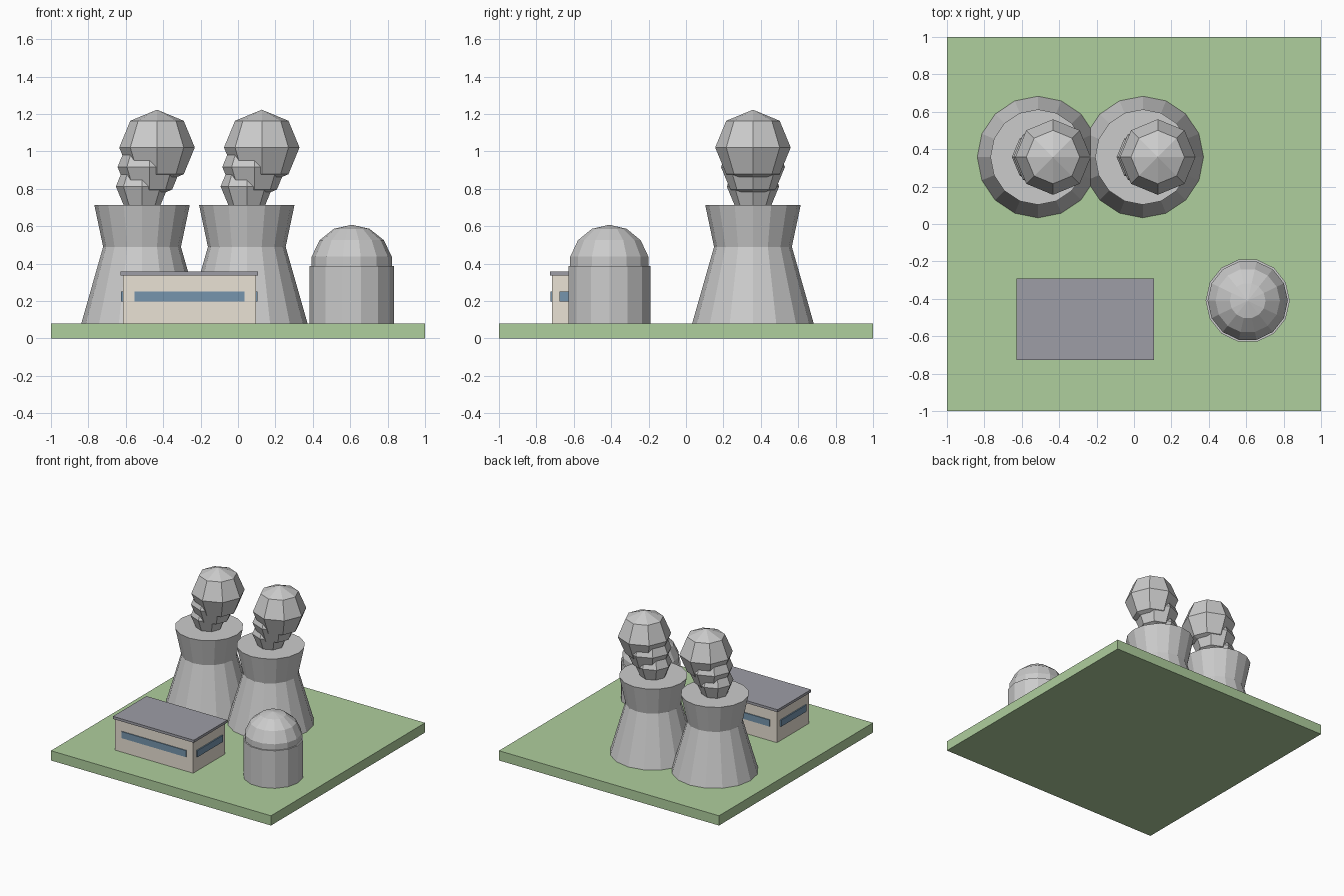
import bpy, bmesh, math

if "Cube" in bpy.data.objects:
    bpy.data.objects.remove(bpy.data.objects["Cube"])


def material(name, rgb):
    m = bpy.data.materials.new(name)
    m.diffuse_color = (*rgb, 1)
    m.use_nodes = True
    m.node_tree.nodes["Principled BSDF"].inputs["Base Color"].default_value = m.diffuse_color
    return m


def add(name, bm, loc, mat=None):
    bmesh.ops.recalc_face_normals(bm, faces=bm.faces)
    me = bpy.data.meshes.new(name)
    bm.to_mesh(me)
    bm.free()
    ob = bpy.data.objects.new(name, me)
    ob.location = loc
    bpy.context.collection.objects.link(ob)
    if mat:
        me.materials.append(mat)
    return ob


def box(name, size, loc, mat):
    bm = bmesh.new()
    bmesh.ops.create_cube(bm, size=1)
    bmesh.ops.scale(bm, vec=size, verts=bm.verts)
    return add(name, bm, loc, mat)


def turned(name, profile, sides, loc):
    # profile of (radius, z) turned around z; zero radius gives a pole
    bm = bmesh.new()
    rings = []
    for r, z in profile:
        if r == 0:
            rings.append([bm.verts.new((0, 0, z))] * sides)
        else:
            rings.append([bm.verts.new((r * math.cos(math.tau * i / sides),
                                        r * math.sin(math.tau * i / sides), z))
                          for i in range(sides)])
    for a, b in zip(rings, rings[1:]):
        for i in range(sides):
            j = (i + 1) % sides
            bm.faces.new(list(dict.fromkeys((a[i], a[j], b[j], b[i]))))
    for ring, (r, z) in ((rings[0], profile[0]), (rings[-1], profile[-1])):
        if r:
            bm.faces.new(ring)
    return add(name, bm, loc)


def ball(name, radius, segments, rings, loc):
    prof = [(0 if k in (0, rings) else radius * math.sin(math.pi * k / rings),
             -radius * math.cos(math.pi * k / rings)) for k in range(rings + 1)]
    return turned(name, prof, segments, loc)


grass = material("grass", (0.43, 0.62, 0.34))
wall = material("wall", (0.82, 0.76, 0.66))
roof = material("roof", (0.34, 0.34, 0.38))
glass = material("glass", (0.18, 0.30, 0.42))

# Ground slab
box("ground", (2, 2, 0.08), (0, 0, 0.04), grass)

# Cooling towers, each with three steam puffs drifting sideways
for n, x in enumerate((-0.513, 0.047), 1):
    turned(f"cooling_tower_{n}", [(0.325, 0.08), (0.208, 0.49), (0.255, 0.713)],
           16, (x, 0.358, 0))
    for k in range(3):
        ball(f"steam_{n}_{k + 1}", 0.14 + 0.031 * k, 8, 4,
             (x + 0.04 * k, 0.358, 0.813 + 0.104 * k))

# Domed reactor building
turned("reactor_wall", [(0.225, 0.08), (0.225, 0.388)], 14, (0.608, -0.41, 0))
ball("reactor_dome", 0.22, 14, 7, (0.608, -0.41, 0.388))

# Control building with window bands on all four sides
cx, cy = -0.26, -0.51
box("building_walls", (0.71, 0.415, 0.26), (cx, cy, 0.21), wall)
box("building_roof", (0.735, 0.435, 0.021), (cx, cy, 0.3475), roof)
box("windows_front_back", (0.587, 0.429, 0.054), (cx, cy, 0.225), glass)
box("windows_sides", (0.73, 0.33, 0.054), (cx, cy, 0.225), glass)
